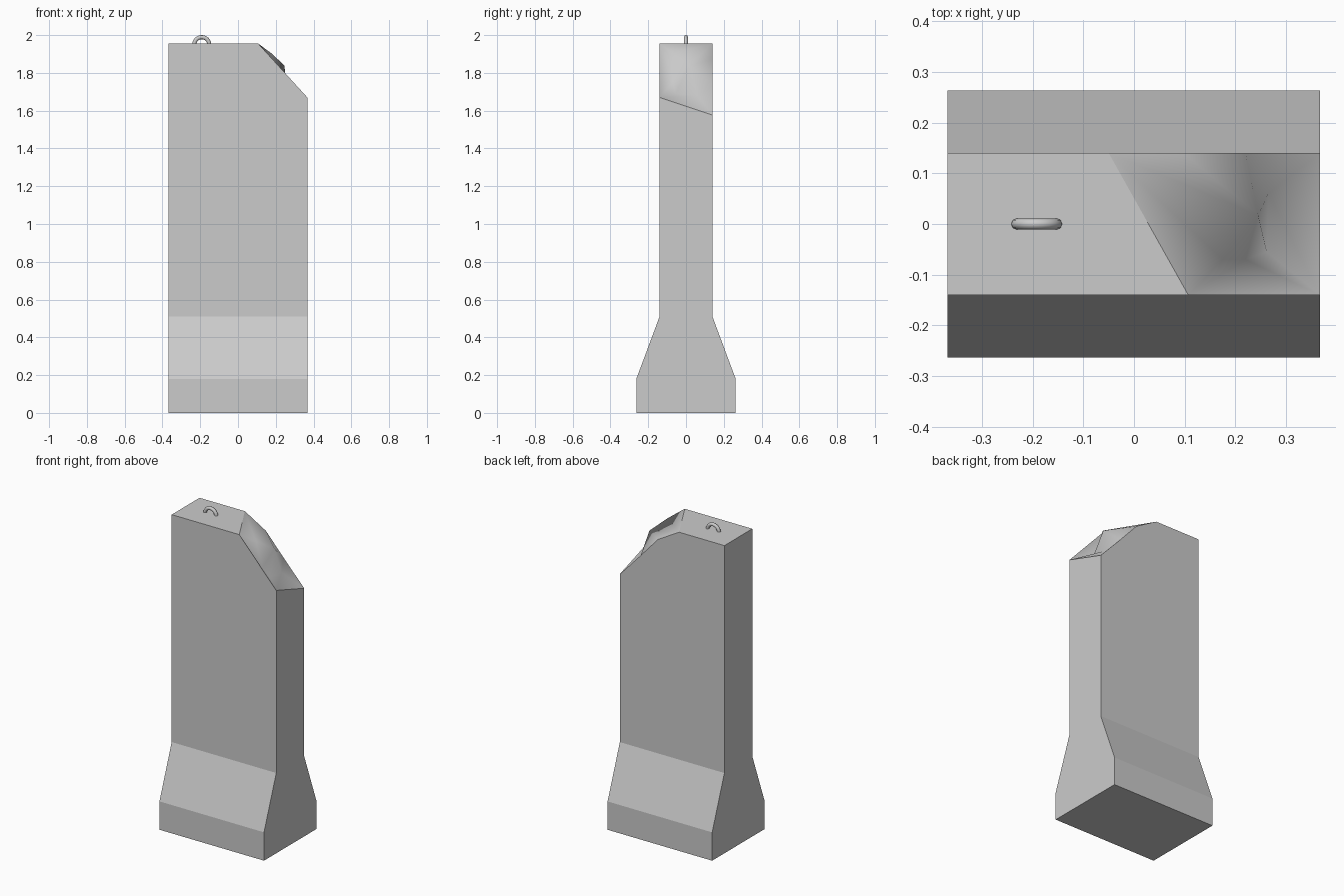
import bpy, bmesh, math

if "Cube" in bpy.data.objects:
    bpy.data.objects.remove(bpy.data.objects["Cube"])

XL, XR, TOP = -0.368, 0.367, 1.955
SIDE = [(0.263, 0.0), (0.263, 0.18), (0.14, 0.51)]   # lower half-profile (y, z)

# Barrier body: flared profile with a broken upper corner
bm = bmesh.new()


def column(x):
    """Lower profile points at one end: front side, back side."""
    return [[bm.verts.new((x, s * y, z)) for y, z in SIDE] for s in (-1, 1)]


lf, lb = column(XL)
rf, rb = column(XR)
P = {k: bm.verts.new(c) for k, c in {
    'LF': (XL, -0.14, TOP), 'LB': (XL, 0.14, TOP),
    # outline of the break on the front and back faces
    'F0': (0.107, -0.14, TOP), 'F1': (XR, -0.14, 1.67),
    'B0': (-0.05, 0.14, TOP), 'B1': (0.098, 0.14, 1.87),
    'B2': (0.22, 0.14, 1.735), 'B3': (XR, 0.14, 1.577),
    # ridge, overhang foot and dents inside the break
    'E': (0.175, -0.07, 1.905), 'R': (0.245, 0.017, 1.84),
    'C': (0.262, -0.055, 1.69), 'D': (0.22, -0.07, 1.75),
    'G': (0.265, 0.06, 1.68)}.items()}


def named(text):
    return [P[k] for k in text.split()]


bm.faces.new([lf[0], rf[0], rb[0], lb[0]])
for i in range(2):
    bm.faces.new([lf[i], lf[i + 1], rf[i + 1], rf[i]])
    bm.faces.new([lb[i], lb[i + 1], rb[i + 1], rb[i]])
bm.faces.new(lf + named('LF LB') + lb[::-1])
bm.faces.new(rf + named('F1 B3') + rb[::-1])
bm.faces.new([lf[2], rf[2]] + named('F1 F0 LF'))
bm.faces.new([lb[2], rb[2]] + named('B3 B2 B1 B0 LB'))
bm.faces.new(named('LF F0 B0 LB'))

# Broken surface: upper slab, cliff, then lower ledge
for tri in ('B0 F0 E', 'B0 E R', 'B0 R B1', 'B1 R B2',
            'F0 D E', 'E D R', 'R D C', 'R C G', 'R G B2',
            'F0 F1 D', 'D F1 C', 'C F1 G', 'G F1 B3', 'G B3 B2'):
    bm.faces.new(named(tri)).smooth = True
bmesh.ops.recalc_face_normals(bm, faces=bm.faces)
mesh = bpy.data.meshes.new('barrier_body')
bm.to_mesh(mesh)
bm.free()
bpy.context.collection.objects.link(bpy.data.objects.new('barrier_body', mesh))

# Lifting loop: half ring of round bar set into the top
curve = bpy.data.curves.new('lifting_loop', 'CURVE')
curve.dimensions = '3D'
curve.bevel_depth = 0.011
curve.bevel_resolution = 2
curve.use_fill_caps = True
path = [(-0.192 + 0.04 * math.cos(a), 0, 1.949 + 0.04 * math.sin(a))
        for a in (math.pi * i / 12 for i in range(13))]
path = [(path[0][0], 0, 1.93)] + path + [(path[-1][0], 0, 1.93)]
spline = curve.splines.new('POLY')
spline.points.add(len(path) - 1)
for pt, co in zip(spline.points, path):
    pt.co = (*co, 1)
bpy.context.collection.objects.link(bpy.data.objects.new('lifting_loop', curve))
